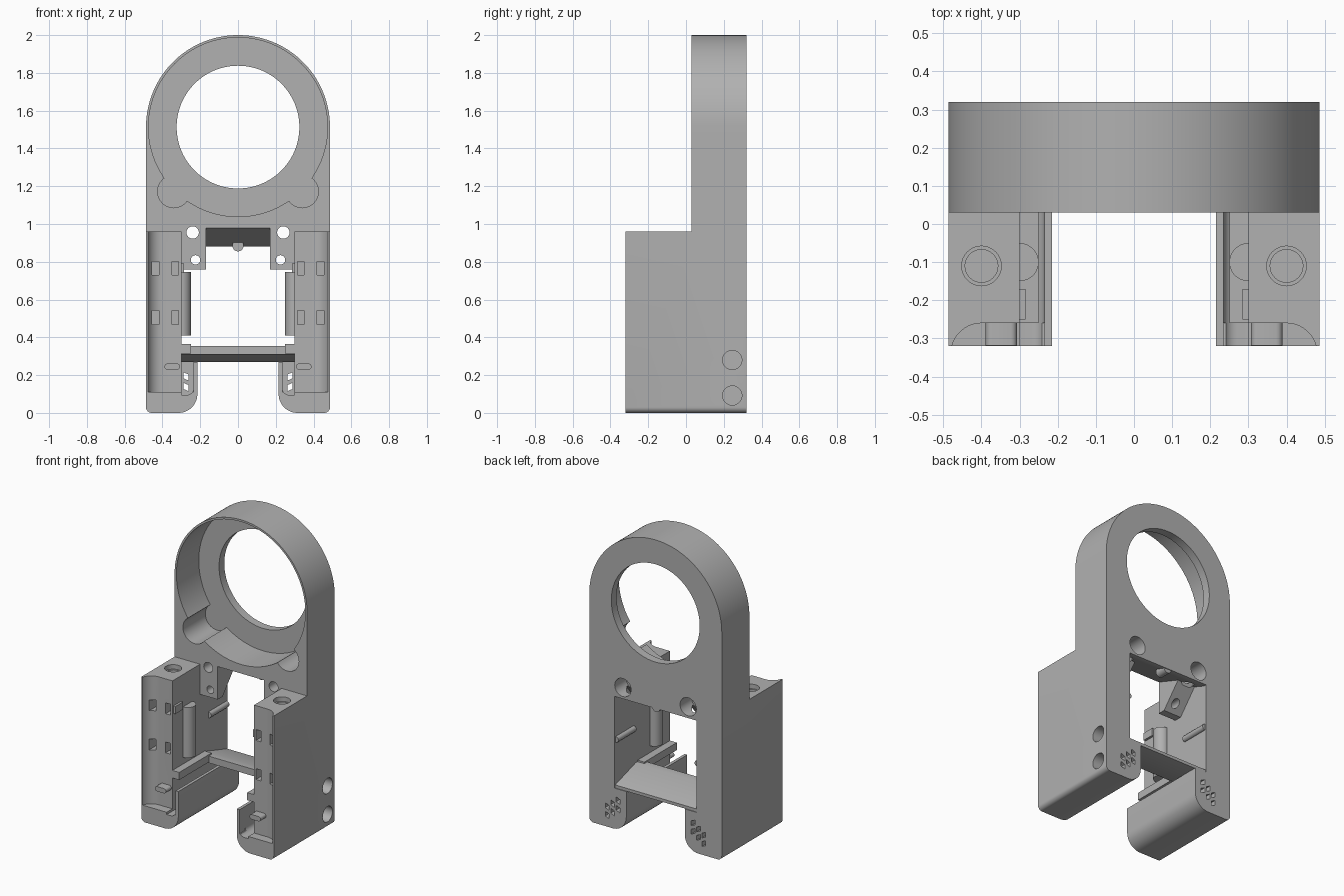
import bpy
import bmesh
from math import cos, sin, pi

cube = bpy.data.objects.get("Cube")
if cube:
    bpy.data.objects.remove(cube, do_unlink=True)

grey = bpy.data.materials.new("plain grey")
grey.use_nodes = True
tone = (0.44, 0.44, 0.44, 1)
grey.diffuse_color = tone
grey.node_tree.nodes["Principled BSDF"].inputs["Base Color"].default_value = tone

BACK, FRONT, STEP = 0.32, -0.32, 0.03
RING_Z = 1.513


def prism(name, pts, axis, a, b, side=1):
    """Extrude a flat outline along an axis from a to b, optionally mirrored in x."""
    place = {"x": lambda p, t: (t, p[0], p[1]),
             "y": lambda p, t: (p[0], t, p[1]),
             "z": lambda p, t: (p[0], p[1], t)}[axis]
    bm = bmesh.new()
    rows = []
    for t in (a, b):
        row = []
        for p in pts:
            x, y, z = place(p, t)
            row.append(bm.verts.new((x * side, y, z)))
        rows.append(row)
        bm.faces.new(row)
    n = len(pts)
    for i in range(n):
        j = (i + 1) % n
        bm.faces.new((rows[0][i], rows[0][j], rows[1][j], rows[1][i]))
    bmesh.ops.recalc_face_normals(bm, faces=bm.faces)
    mesh = bpy.data.meshes.new(name)
    bm.to_mesh(mesh)
    bm.free()
    mesh.materials.append(grey)
    obj = bpy.data.objects.new(name, mesh)
    bpy.context.collection.objects.link(obj)
    return obj


def arc(cx, cy, r, start, end, n=10):
    return [(cx + r * cos(start + (end - start) * i / n),
             cy + r * sin(start + (end - start) * i / n)) for i in range(n + 1)]


def disc(cx, cy, r, n=32):
    return arc(cx, cy, r, 0, 2 * pi, n)[:-1]


def rect(x0, y0, x1, y1):
    return [(x0, y0), (x1, y0), (x1, y1), (x0, y1)]


def combine(target, tool, operation):
    mod = target.modifiers.new("join", "BOOLEAN")
    mod.operation = operation
    mod.solver = "EXACT"
    mod.object = tool
    bpy.context.view_layer.objects.active = target
    bpy.ops.object.modifier_apply(modifier=mod.name)
    bpy.data.objects.remove(tool, do_unlink=True)


def add(target, *args, **kw):
    combine(target, prism("addition", *args, **kw), "UNION")


def cut(target, *args, **kw):
    combine(target, prism("cutter", *args, **kw), "DIFFERENCE")


# Arched ring plate with a sloped underside
body = prism("bracket_body",
             arc(0, RING_Z, 0.487, 0, pi, 80) + [(-0.487, 0.88), (0.487, 0.88)],
             "y", STEP, BACK)
cut(body, [(0, 0.8), (0, 0.99), (0.33, 0.87), (0.33, 0.8)], "x", -0.30, 0.30)

# Legs with hooked feet
leg_outline = ([(0.30, 0.96), (0.487, 0.96)]
               + arc(0.457, 0.03, 0.03, 0, -pi / 2, 6)
               + arc(0.315, 0.10, 0.10, -pi / 2, -pi, 12)
               + [(0.215, 0.27), (0.30, 0.27)])
for s in (1, -1):
    leg = prism("leg", leg_outline, "y", FRONT, BACK, side=s)
    # Front recess with a curved outer lip
    lip = arc(0.40, -0.34, 0.08, pi / 2, 0.2, 10)
    cut(leg, [(0.235, -0.36), (0.235, -0.26)] + lip + [(0.478, -0.36)],
        "z", 0.11, 1.1, side=s)
    # Trough inside the foot
    trough = (arc(0.27, 0.13, 0.035, pi, 1.5 * pi, 6)
              + [(0.30, 0.095), (0.30, 0.4), (0.235, 0.4)])
    cut(leg, trough, "y", -0.4, 0.27, side=s)
    # Square pockets in the recess face
    for x in (0.437, 0.332):
        for z in (0.765, 0.505):
            cut(leg, rect(x - 0.018, z - 0.036, x + 0.018, z + 0.036),
                "y", -0.3, -0.2, side=s)
    # Screw bore in the top
    cut(leg, disc(0.40, -0.11, 0.052), "z", 0.93, 1.1, side=s)
    cut(leg, disc(0.40, -0.11, 0.043), "z", 0.70, 0.95, side=s)
    combine(body, leg, "UNION")

# Cup and through opening
cut(body, disc(0, RING_Z, 0.474, 96), "y", -0.2, 0.265)
cut(body, disc(0, RING_Z, 0.325, 80), "y", 0.2, 0.5)

for s in (1, -1):
    # Round side pockets next to the cup
    cut(body, disc(0.34, 1.172, 0.086), "y", -0.1, 0.265, side=s)
    # Hanging screw tab
    add(body, [(STEP, 1.01), (STEP, 0.76), (0.08, 0.76), (0.25, 0.96), (0.25, 1.01)],
        "x", 0.17, 0.305, side=s)
    cut(body, disc(0.24, 0.955, 0.033, 24), "y", -0.1, 0.5, side=s)
    cut(body, disc(0.24, 0.955, 0.06, 32), "y", 0.2, 0.5, side=s)
    cut(body, disc(0.225, 0.81, 0.025, 24), "y", -0.1, 0.5, side=s)
    # Diagonal vents behind the foot
    for x, z in ((0.275, 0.165), (0.315, 0.135), (0.355, 0.105)):
        for lift in (-0.028, 0.028):
            zz = z + lift
            cut(body, [(x - 0.014, zz - 0.022), (x + 0.014, zz - 0.01),
                       (x + 0.014, zz + 0.022), (x - 0.014, zz + 0.01)],
                "y", 0.25, 0.4, side=s)

# Screw holes on the left outer wall only
for z in (0.28, 0.092):
    cut(body, disc(0.245, z, 0.051), "x", 0.40, 0.6)

# Sloped cross bar and side details
prism("cross_bar", [(0.05, 0.31), (0.05, 0.355), (0.10, 0.355),
                    (0.315, 0.29), (0.315, 0.27), (0.20, 0.27)], "x", -0.305, 0.305)
prism("top_nub", disc(0, 0.885, 0.03, 20), "y", 0.24, 0.315)
for s, word in ((1, "left"), (-1, "right")):
    prism(word + "_rail", rect(0.25, 0.315, 0.31, 0.365), "y", -0.26, 0.08, side=s)
    prism(word + "_upright_rib", disc(0.30, -0.10, 0.05, 28), "z", 0.41, 0.745, side=s)
    prism(word + "_wall_rib", disc(0.30, 0.59, 0.02, 16), "y", 0.12, 0.31, side=s)
    prism(word + "_catch", rect(0.285, 0.74, 0.31, 0.79), "y", -0.25, -0.17, side=s)
    nub = (arc(0.373, 0.245, 0.016, -pi / 2, pi / 2, 8)
           + arc(0.323, 0.245, 0.016, pi / 2, 1.5 * pi, 8))
    prism(word + "_front_nub", nub, "y", -0.318, -0.25, side=s)

# Crisp edges on smooth curves
bpy.ops.object.select_all(action="DESELECT")
for obj in bpy.context.collection.objects:
    if obj.type == "MESH" and obj.data.materials and obj.data.materials[0] == grey:
        obj.select_set(True)
        bpy.context.view_layer.objects.active = obj
bpy.ops.object.shade_smooth_by_angle(angle=0.5)
